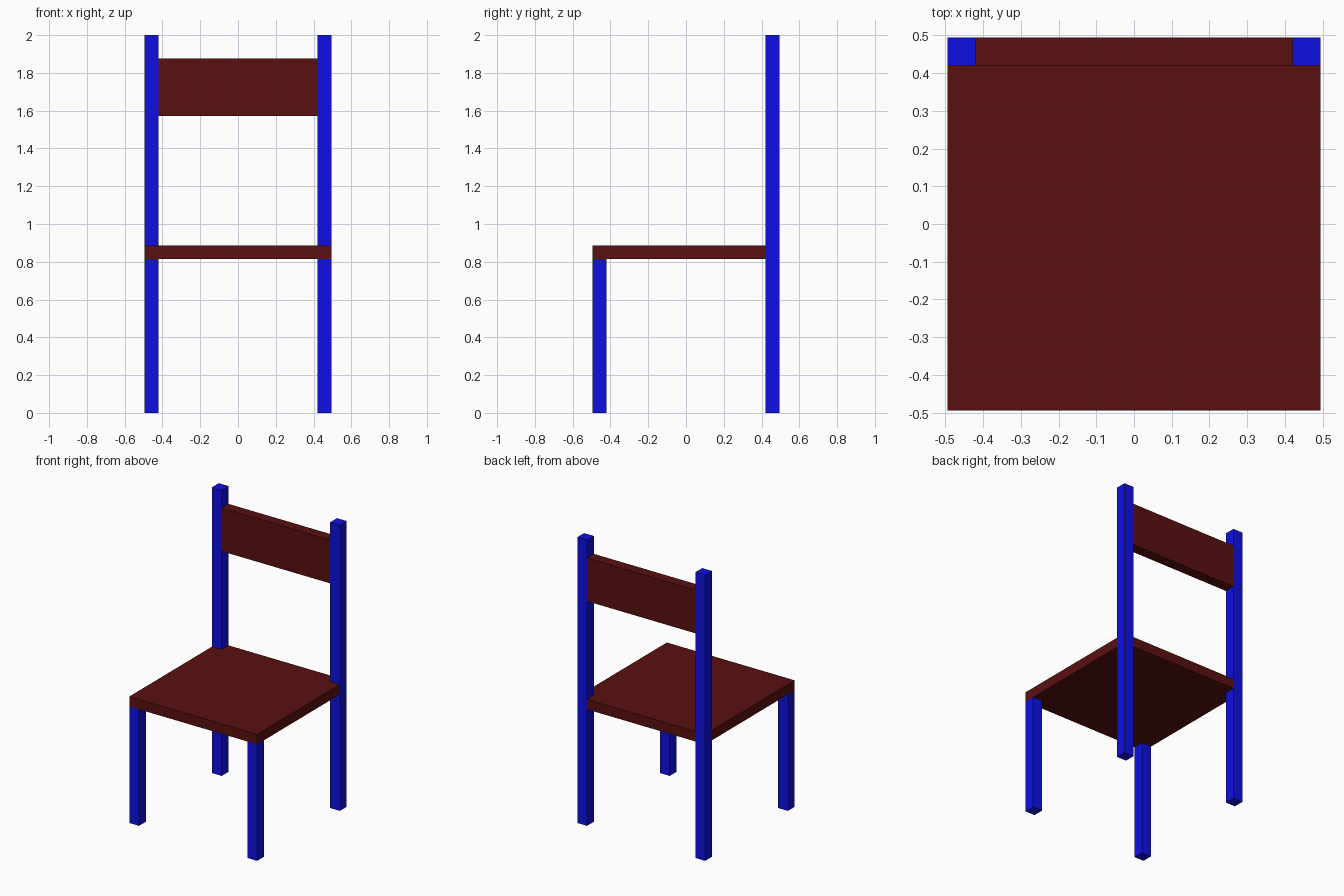
import bpy, bmesh

if "Cube" in bpy.data.objects:
    bpy.data.objects.remove(bpy.data.objects["Cube"])

H = 0.495    # half width of the chair
I = 0.42     # inner face of the legs


def material(name, color):
    m = bpy.data.materials.new(name)
    m.diffuse_color = (*color, 1)
    m.use_nodes = True
    m.node_tree.nodes["Principled BSDF"].inputs["Base Color"].default_value = m.diffuse_color
    return m


blue = material("blue_paint", (0.005, 0.005, 0.75))
red = material("dark_red_wood", (0.1, 0.005, 0.005))


def prism(name, outline, z0, z1, mat):
    """Extrude a counter-clockwise floor outline from z0 to z1."""
    bm = bmesh.new()
    face = bm.faces.new([bm.verts.new((x, y, z0)) for x, y in outline])
    ext = bmesh.ops.extrude_face_region(bm, geom=[face])
    top = [v for v in ext["geom"] if isinstance(v, bmesh.types.BMVert)]
    bmesh.ops.translate(bm, verts=top, vec=(0, 0, z1 - z0))
    bmesh.ops.recalc_face_normals(bm, faces=bm.faces)
    mesh = bpy.data.meshes.new(name)
    bm.to_mesh(mesh)
    bm.free()
    mesh.materials.append(mat)
    obj = bpy.data.objects.new(name, mesh)
    bpy.context.collection.objects.link(obj)
    return obj


def box(name, x0, x1, y0, y1, z0, z1, mat):
    return prism(name, [(x0, y0), (x1, y0), (x1, y1), (x0, y1)], z0, z1, mat)


# Short front legs and tall back posts
for side, x0, x1 in (("left", -H, -I), ("right", I, H)):
    box(f"front_leg_{side}", x0, x1, -H, -I, 0, 0.815, blue)
    box(f"back_post_{side}", x0, x1, I, H, 0, 2.0, blue)

# Seat, notched around the back posts
prism("seat", [(-H, -H), (H, -H), (H, I), (I, I), (I, H), (-I, H), (-I, I), (-H, I)],
      0.815, 0.885, red)

# Backrest board between the posts
box("backrest", -I, I, I, H, 1.572, 1.875, red)
